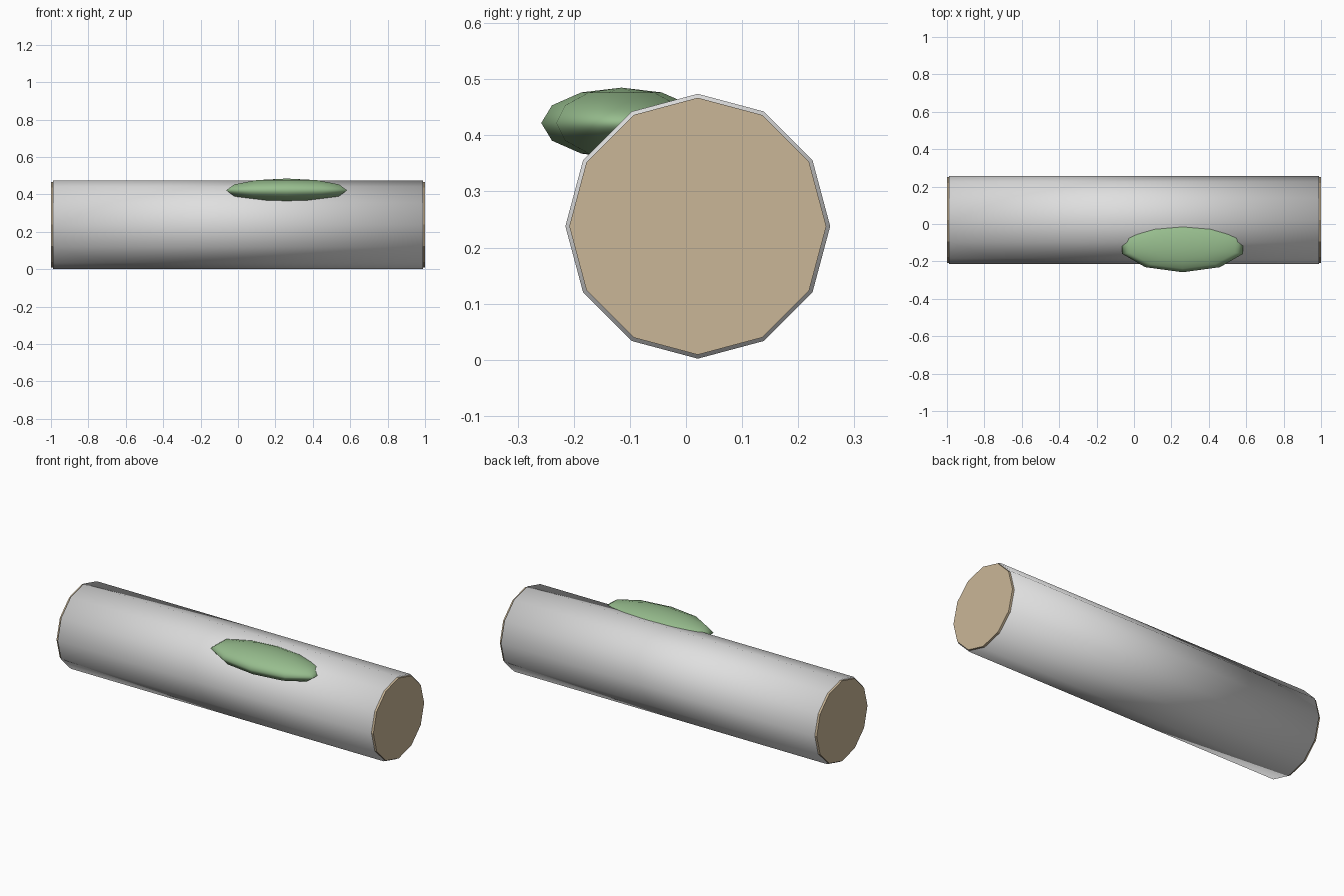
import bpy
from math import pi

cube = bpy.data.objects.get("Cube")
if cube:
    bpy.data.objects.remove(cube, do_unlink=True)


def make_material(name, rgb):
    mat = bpy.data.materials.new(name)
    mat.use_nodes = True
    mat.diffuse_color = (*rgb, 1)
    mat.node_tree.nodes["Principled BSDF"].inputs["Base Color"].default_value = (*rgb, 1)
    return mat


bark = make_material("pale grey bark", (0.74, 0.74, 0.74))
wood = make_material("tan cut wood", (0.59, 0.47, 0.31))
green = make_material("moss green", (0.31, 0.51, 0.27))

AXIS_Y, AXIS_Z = 0.021, 0.238


def lying_cylinder(name, radius, length, x, mat):
    """Twelve-sided cylinder lying along x on the trunk axis."""
    bpy.ops.mesh.primitive_cylinder_add(
        vertices=12, radius=radius, depth=length,
        location=(x, AXIS_Y, AXIS_Z), rotation=(0, pi / 2, 0))
    obj = bpy.context.object
    obj.name = name
    obj.data.materials.append(mat)
    return obj


# Trunk, softly shaded over the rims
lying_cylinder("trunk", 0.236, 1.976, 0, bark)
bpy.ops.object.shade_smooth()

# Cut wood at both ends
for side, x in (("left", 0.985), ("right", -0.985)):
    lying_cylinder(side + "_cut_end", 0.229, 0.03, x, wood)

# Flattened moss patch sunk into the front of the trunk
bpy.ops.mesh.primitive_uv_sphere_add(
    segments=10, ring_count=6, radius=1, location=(0.26, -0.115, 0.422))
moss = bpy.context.object
moss.name = "moss_patch"
moss.scale = (0.34, 0.143, 0.063)
moss.data.materials.append(green)
bpy.ops.object.shade_smooth()
